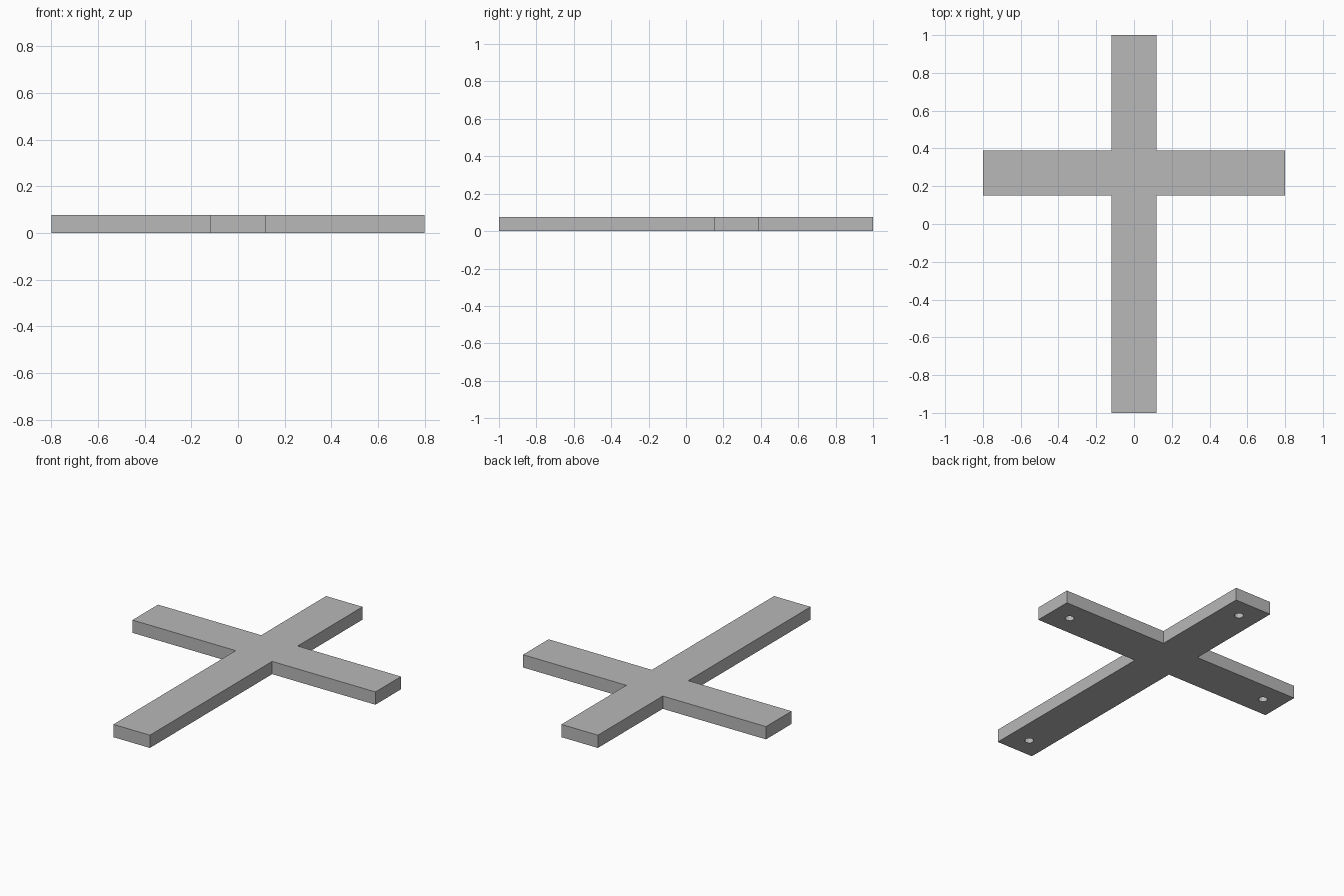
import bpy, bmesh
from mathutils import Matrix

cube = bpy.data.objects.get("Cube")
if cube:
    bpy.data.objects.remove(cube)

HALF_W, ARM, END = 0.12, 0.80, 1.0      # half beam width, arm reach, post reach
CROSS_Y, THICK = 0.27, 0.076            # height of the crossbar along the post
HOLE_R, HOLE_DEPTH, HOLE_SIDES = 0.025, 0.045, 12

grey = bpy.data.materials.new("plain grey")
grey.use_nodes = True
colour = (0.48, 0.48, 0.48, 1)
grey.diffuse_color = colour
grey.node_tree.nodes["Principled BSDF"].inputs["Base Color"].default_value = colour


def make_object(name, bm):
    bmesh.ops.recalc_face_normals(bm, faces=bm.faces)
    mesh = bpy.data.meshes.new(name)
    bm.to_mesh(mesh)
    bm.free()
    mesh.materials.append(grey)
    obj = bpy.data.objects.new(name, mesh)
    bpy.context.collection.objects.link(obj)
    return obj


# Cross slab: one outline, extruded upward
low, high = CROSS_Y - HALF_W, CROSS_Y + HALF_W
right_half = [(HALF_W, -END), (HALF_W, low), (ARM, low),
              (ARM, high), (HALF_W, high), (HALF_W, END)]
outline = right_half + [(-x, y) for x, y in reversed(right_half)]
bm = bmesh.new()
base = bm.faces.new([bm.verts.new((x, y, 0)) for x, y in outline])
extruded = bmesh.ops.extrude_face_region(bm, geom=[base], use_keep_orig=True)
top_verts = [v for v in extruded["geom"] if isinstance(v, bmesh.types.BMVert)]
bmesh.ops.translate(bm, verts=top_verts, vec=(0, 0, THICK))
cross = make_object("cross_slab", bm)

# Blind mounting holes in the underside, one near the end of each arm
centres = [(0, END - HALF_W), (0, HALF_W - END),
           (ARM - HALF_W, CROSS_Y), (HALF_W - ARM, CROSS_Y)]
bm = bmesh.new()
for x, y in centres:
    bmesh.ops.create_cone(bm, cap_ends=True, segments=HOLE_SIDES,
                          radius1=HOLE_R, radius2=HOLE_R, depth=2 * HOLE_DEPTH,
                          matrix=Matrix.Translation((x, y, 0)))
cutter = make_object("hole_cutter", bm)
cutter.hide_render = True

cut = cross.modifiers.new("mounting holes", "BOOLEAN")
cut.operation = "DIFFERENCE"
cut.solver = "EXACT"
cut.object = cutter
bpy.context.view_layer.objects.active = cross
cross.select_set(True)
bpy.ops.object.modifier_apply(modifier=cut.name)
bpy.data.objects.remove(cutter)
